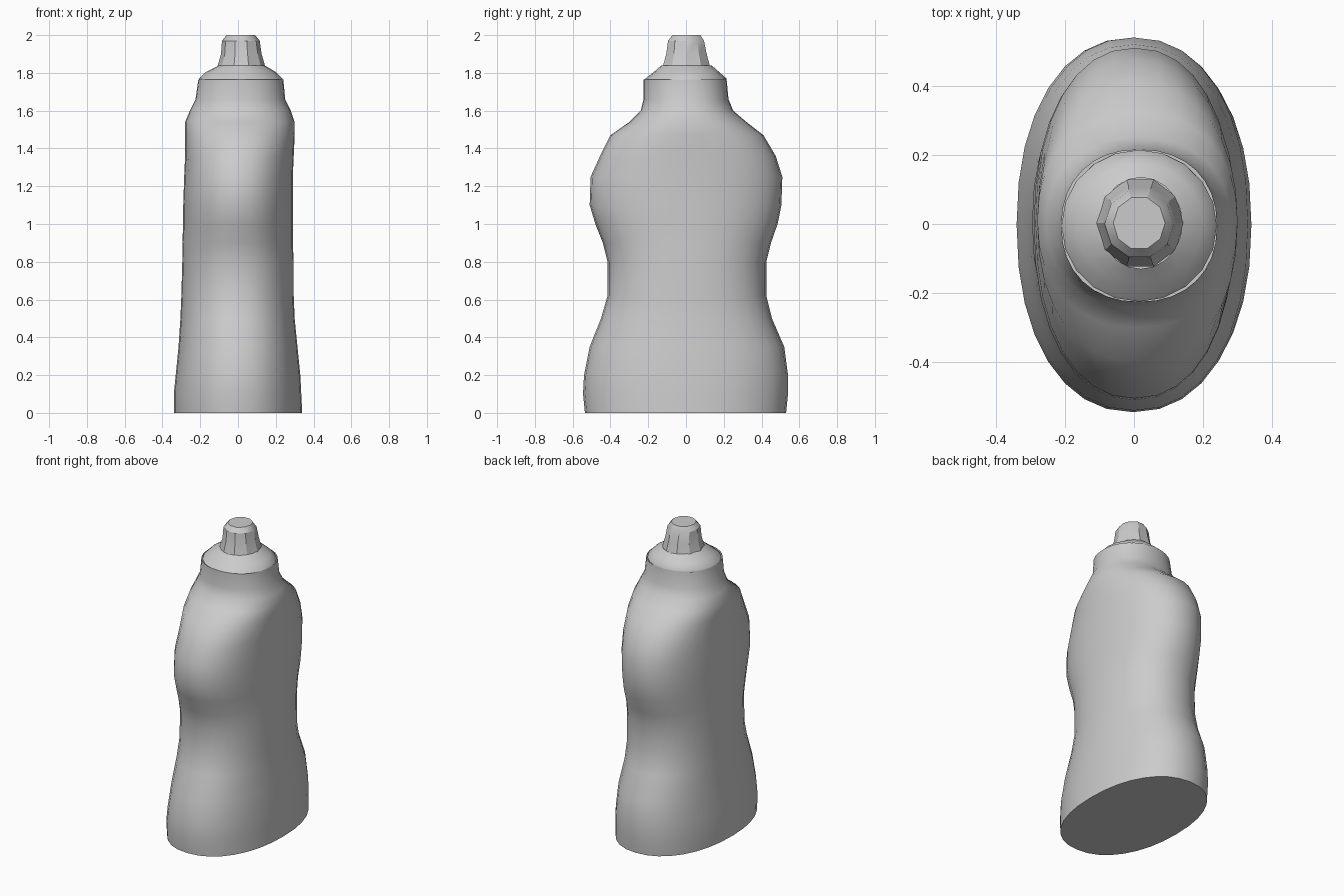
import bpy, bmesh
from math import cos, sin, tau, radians

cube = bpy.data.objects.get("Cube")
if cube:
    bpy.data.objects.remove(cube, do_unlink=True)

grey = bpy.data.materials.new("plain_grey")
grey.use_nodes = True
colour = (0.6, 0.6, 0.6, 1)
grey.diffuse_color = colour
grey.node_tree.nodes["Principled BSDF"].inputs["Base Color"].default_value = colour


def power(v, p):
    return abs(v) ** p * (1 if v >= 0 else -1)


def loft(name, rings, sides, roundness, angle, close_bottom=False, close_top=False):
    """Skin oval rings given as (z, x_min, x_max, y_min, y_max)."""
    bm = bmesh.new()
    loops = []
    for z, x0, x1, y0, y1 in rings:
        loop = []
        for i in range(sides):
            a = tau * i / sides
            x = (x0 + x1) / 2 + (x1 - x0) / 2 * power(cos(a), 2 / roundness)
            y = (y0 + y1) / 2 + (y1 - y0) / 2 * power(sin(a), 2 / roundness)
            loop.append(bm.verts.new((x, y, z)))
        loops.append(loop)
    for low, high in zip(loops, loops[1:]):
        for i in range(sides):
            j = (i + 1) % sides
            bm.faces.new((low[i], low[j], high[j], high[i]))
    if close_bottom:
        bm.faces.new(loops[0][::-1])
    if close_top:
        bm.faces.new(loops[-1])
    mesh = bpy.data.meshes.new(name)
    bm.to_mesh(mesh)
    bm.free()
    mesh.materials.append(grey)
    obj = bpy.data.objects.new(name, mesh)
    bpy.context.collection.objects.link(obj)
    bpy.ops.object.select_all(action="DESELECT")
    obj.select_set(True)
    bpy.context.view_layer.objects.active = obj
    bpy.ops.object.shade_smooth_by_angle(angle=radians(angle))
    return obj


# Oval squeeze bottle with a pinched waist, shoulders and round neck
body = [
    (0, -.34, .34, -.535, .53),
    (.1, -.34, .335, -.545, .54),
    (.2, -.33, .33, -.54, .54),
    (.35, -.315, .315, -.51, .52),
    (.5, -.305, .3, -.45, .455),
    (.62, -.3, .295, -.415, .425),
    (.8, -.295, .295, -.415, .425),
    (.9, -.295, .29, -.44, .45),
    (1, -.29, .29, -.48, .485),
    (1.1, -.29, .29, -.51, .505),
    (1.25, -.285, .29, -.505, .51),
    (1.36, -.28, .295, -.455, .475),
    (1.47, -.28, .3, -.4, .41),
]
neck = [
    (1.47, -.28, .3, -.4, .41),
    (1.54, -.28, .3, -.3, .32),
    (1.6, -.255, .28, -.24, .25),
    (1.66, -.225, .25, -.225, .225),
    (1.765, -.21, .24, -.225, .215),
]
loft("bottle_body", body + neck[1:], 32, 2.2, 50, close_bottom=True)

# Sloping cap sitting on the neck
loft("cap", [
    (1.76, -.21, .24, -.225, .215),
    (1.77, -.205, .235, -.215, .215),
    (1.805, -.17, .2, -.17, .175),
    (1.84, -.1, .14, -.13, .135),
], 20, 2, 50)

# Faceted nozzle tip
loft("nozzle", [
    (1.83, -.11, .145, -.13, .135),
    (1.9, -.09, .125, -.11, .115),
    (1.97, -.085, .115, -.1, .1),
    (2, -.06, .09, -.075, .08),
], 10, 2, 30, close_top=True)
